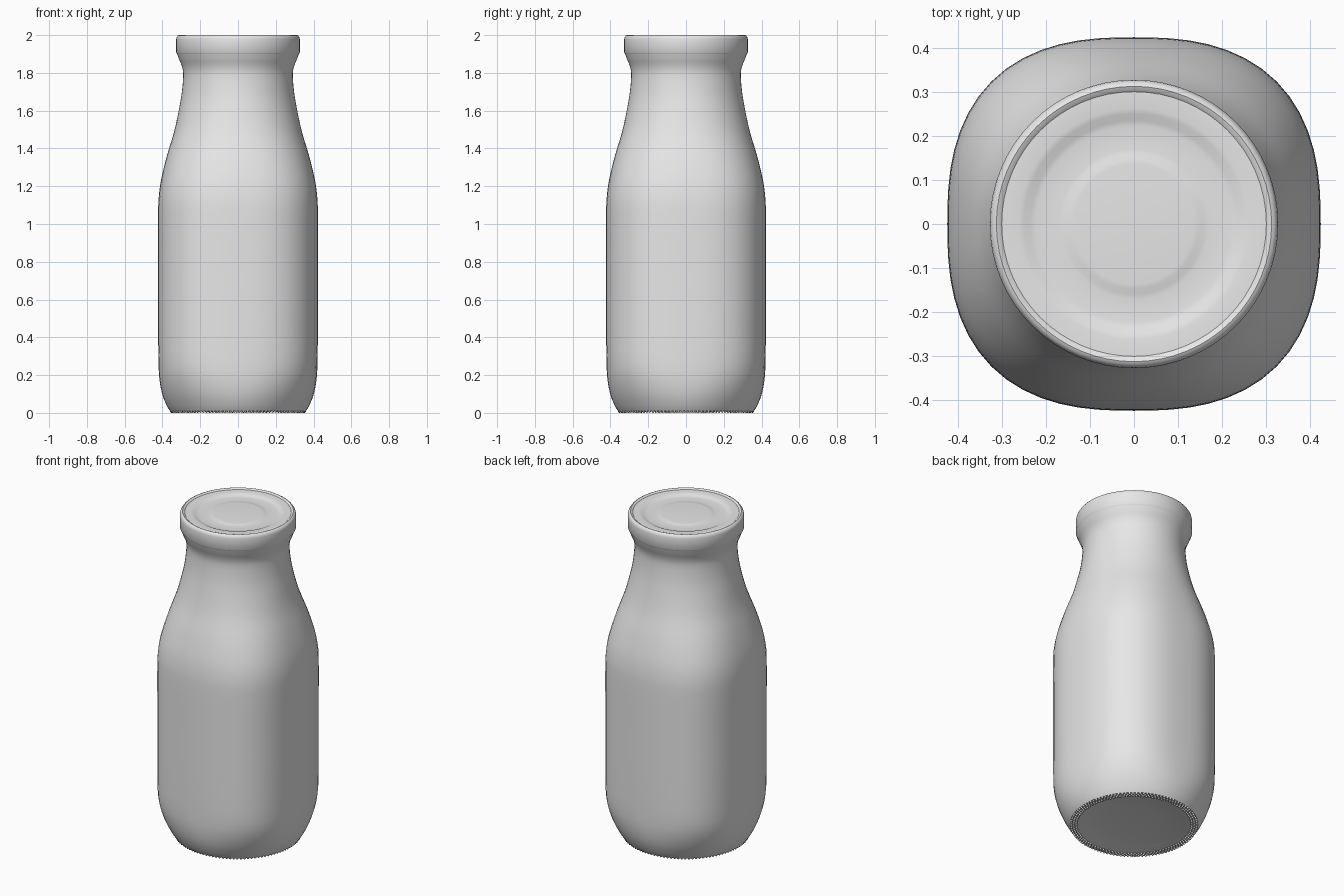
import bpy, bmesh, math
from mathutils import Vector

if "Cube" in bpy.data.objects:
    bpy.data.objects.remove(bpy.data.objects["Cube"])

SEGMENTS = 64

grey = bpy.data.materials.new("pale grey")
grey.diffuse_color = (0.8, 0.8, 0.8, 1)
grey.use_nodes = True
grey.node_tree.nodes["Principled BSDF"].inputs["Base Color"].default_value = grey.diffuse_color


def finish(name, bm, angle=35):
    """Turn a bmesh into a smooth-shaded object."""
    bmesh.ops.recalc_face_normals(bm, faces=bm.faces)
    mesh = bpy.data.meshes.new(name)
    bm.to_mesh(mesh)
    bm.free()
    mesh.materials.append(grey)
    obj = bpy.data.objects.new(name, mesh)
    bpy.context.collection.objects.link(obj)
    bpy.ops.object.select_all(action='DESELECT')
    obj.select_set(True)
    bpy.context.view_layer.objects.active = obj
    bpy.ops.object.shade_smooth_by_angle(angle=math.radians(angle))
    return obj


def smooth_profile(points, steps=3):
    """Catmull-Rom curve through (radius, height) points."""
    p = [Vector(q) for q in points]
    p = [p[0]] + p + [p[-1]]
    out = []
    for a, b, c, d in zip(p, p[1:], p[2:], p[3:]):
        for k in range(steps):
            t = k / steps
            out.append(0.5 * (2 * b + (c - a) * t
                              + (2 * a - 5 * b + 4 * c - d) * t * t
                              + (3 * b - a - 3 * c + d) * t ** 3))
    return out + [p[-1]]


def lathe(name, profile, exponent=lambda z: 2):
    """Stack rings along a profile; exponent squares off the section, zero radius is a pole."""
    bm = bmesh.new()
    rings = []
    for r, z in profile:
        if r < 1e-5:
            rings.append([bm.verts.new((0, 0, z))] * SEGMENTS)
            continue
        n, ring = exponent(z), []
        for i in range(SEGMENTS):
            t = 2 * math.pi * i / SEGMENTS
            c, s = math.cos(t), math.sin(t)
            k = r / (abs(c) ** n + abs(s) ** n) ** (1 / n)
            ring.append(bm.verts.new((k * c, k * s, z)))
        rings.append(ring)
    for a, b in zip(rings, rings[1:]):
        for i in range(SEGMENTS):
            j = (i + 1) % SEGMENTS
            corners = list(dict.fromkeys((a[i], a[j], b[j], b[i])))
            bm.faces.new(corners)
    return finish(name, bm)


def ramp(z, low, high):
    t = min(1, max(0, (z - low) / (high - low)))
    return t * t * (3 - 2 * t)


def squareness(z):
    """Round at foot and neck, rounded square through the body."""
    return 2 + 0.57 * ramp(z, 0.0, 0.3) * (1 - ramp(z, 1.1, 1.72))


# Bottle: shallow hollow under the base, then the outer wall up to the lip
base = [(0, 0.03), (0.16, 0.027), (0.28, 0.019), (0.315, 0.01)]
wall = [(0.36, 0.01), (0.378, 0.04), (0.40, 0.095), (0.415, 0.17), (0.421, 0.27),
        (0.423, 0.5), (0.423, 0.8), (0.423, 1.06), (0.418, 1.16), (0.404, 1.25),
        (0.374, 1.37), (0.338, 1.49), (0.312, 1.61), (0.297, 1.70), (0.290, 1.79),
        (0.297, 1.835), (0.312, 1.872), (0.324, 1.905)]
lathe("bottle", base + smooth_profile(wall) + [(0, 1.93)], squareness)

# Cap: straight skirt, bevelled rim and a pressed lid with two rings
lathe("cap", [(0, 1.90), (0.322, 1.90), (0.327, 1.908), (0.327, 1.978), (0.325, 1.988),
              (0.319, 1.997), (0.312, 2.0), (0.305, 1.997), (0.300, 1.993), (0.262, 1.993),
              (0.250, 1.991), (0.235, 1.984), (0.222, 1.982), (0.170, 1.982),
              (0.160, 1.983), (0.147, 1.987), (0.136, 1.988), (0, 1.988)])

# Grip studs: three staggered rows around the underside of the foot
bm = bmesh.new()
COUNT = 110
for row, radius in enumerate((0.326, 0.340, 0.354)):
    for i in range(COUNT):
        t = 2 * math.pi * (i + 0.5 * (row % 2)) / COUNT
        c, s = math.cos(t), math.sin(t)
        loops = []
        for size, z in ((0.0072, 0.012), (0.0055, 0.004)):
            loops.append([bm.verts.new((radius * c + size * math.cos(t + k * math.pi / 3),
                                        radius * s + size * math.sin(t + k * math.pi / 3), z))
                          for k in range(6)])
        tip = bm.verts.new((radius * c, radius * s, 0))
        for k in range(6):
            j = (k + 1) % 6
            bm.faces.new((loops[0][j], loops[0][k], loops[1][k], loops[1][j]))
            bm.faces.new((loops[1][j], loops[1][k], tip))
finish("foot_studs", bm, 60)
